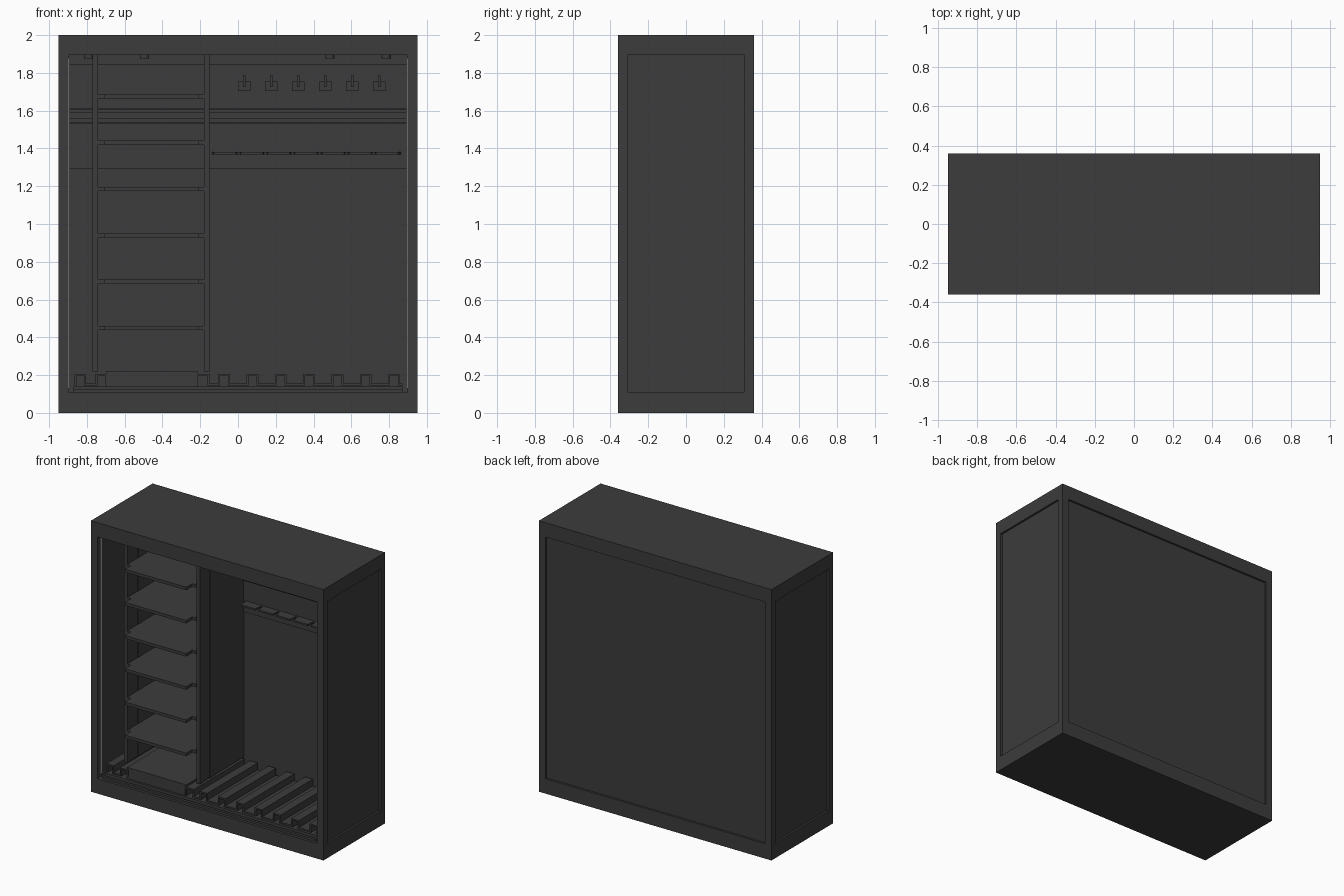
import bpy, bmesh, math

if "Cube" in bpy.data.objects:
    bpy.data.objects.remove(bpy.data.objects["Cube"])

mat = bpy.data.materials.new("dark_grey")
mat.diffuse_color = (0.045, 0.045, 0.045, 1)
mat.use_nodes = True
mat.node_tree.nodes["Principled BSDF"].inputs["Base Color"].default_value = mat.diffuse_color
light = bpy.data.materials.new("light_strip")
light.diffuse_color = (0.8, 0.8, 0.78, 1)
light.use_nodes = True
light.node_tree.nodes["Principled BSDF"].inputs["Base Color"].default_value = light.diffuse_color


def finish(name, bm, m=mat):
    bmesh.ops.recalc_face_normals(bm, faces=bm.faces)
    me = bpy.data.meshes.new(name)
    bm.to_mesh(me)
    bm.free()
    me.materials.append(m)
    ob = bpy.data.objects.new(name, me)
    bpy.context.collection.objects.link(ob)
    return ob


def box(name, x0, x1, y0, y1, z0, z1, m=mat):
    bm = bmesh.new()
    bmesh.ops.create_cube(bm, size=1)
    for v in bm.verts:
        v.co = (x0 if v.co.x < 0 else x1, y0 if v.co.y < 0 else y1, z0 if v.co.z < 0 else z1)
    return finish(name, bm, m)


def prism(name, pts, a, b, axis):
    # outline in xz pushed along y, or outline in xy pushed along z
    bm = bmesh.new()
    vs = [bm.verts.new((p, a, q) if axis == 'y' else (p, q, a)) for p, q in pts]
    f = bm.faces.new(vs)
    g = bmesh.ops.extrude_face_region(bm, geom=[f])
    d = (0, b - a, 0) if axis == 'y' else (0, 0, b - a)
    bmesh.ops.translate(bm, vec=d, verts=[e for e in g['geom'] if isinstance(e, bmesh.types.BMVert)])
    return finish(name, bm)


def cyl(name, x, y, z, r, h):
    bm = bmesh.new()
    bmesh.ops.create_cone(bm, cap_ends=True, segments=16, radius1=r, radius2=r, depth=h)
    bmesh.ops.translate(bm, vec=(x, y, z), verts=bm.verts)
    return finish(name, bm)


W, D, H = 0.95, 0.36, 2.0

# outer frame: plinth, cap, corner posts and recessed panels
box("plinth", -W, W, -D, D, 0, 0.11)
box("top_cap", -W, W, -D, D, 1.895, H)
for s in (-1, 1):
    side = "left" if s < 0 else "right"
    xa, xb = sorted((s * 0.897, s * W))
    box(side + "_front_post", xa, xb, -D, -0.31, 0.11, 1.895)
    box(side + "_back_post", xa, xb, 0.31, D, 0.11, 1.895)
    xa, xb = sorted((s * 0.90, s * 0.935))
    box(side + "_panel", xa, xb, -0.31, 0.31, 0.11, 1.895)
    xa, xb = sorted((s * 0.893, s * 0.899))
    box(side + "_light_strip", xa, xb, -0.325, -0.305, 0.13, 1.88, light)
box("back_panel", -0.90, 0.90, 0.30, 0.345, 0.11, 1.895)

# front floor track
box("floor_track_lower", -0.87, 0.87, -0.34, -0.32, 0.11, 0.125)
box("floor_tray", -0.87, 0.87, -0.31, 0.30, 0.11, 0.14)

# back wall boards and the rail between them
box("upper_back_board", -0.897, 0.897, 0.285, 0.30, 1.61, 1.845)
box("lower_back_board", -0.897, 0.897, 0.285, 0.30, 1.295, 1.53)
box("back_rail", -0.897, 0.897, 0.27, 0.30, 1.555, 1.59)
for z in (1.53, 1.603):
    box("rail_lip", -0.897, 0.897, 0.275, 0.30, z, z + 0.01)

# shelf tower dividers with thicker front strips
for x in (-0.755, -0.165):
    box("divider", x - 0.010, x + 0.010, -0.23, 0.29, 0.22, 1.895)
    box("divider_front_strip", x - 0.015, x + 0.015, -0.23, -0.19, 0.22, 1.895)
    box("divider_inner_strip", x - 0.015, x + 0.015, -0.11, -0.05, 0.22, 1.895)

# six shelves with a front tongue narrower than the bay
tongue = [(-0.742, 0.285), (-0.742, -0.235), (-0.71, -0.235), (-0.71, -0.305),
          (-0.21, -0.305), (-0.21, -0.235), (-0.178, -0.235), (-0.178, 0.285)]
for i in range(6):
    z = 0.45 + i * 0.245
    prism("shelf", tongue, z - 0.011, z + 0.011, 'z')
box("base_shelf", -0.70, -0.215, -0.295, 0.285, 0.14, 0.222)


# corrugated floor rests made as a thin folded sheet
def rest(name, ridges, x_end, z0=0.145, z1=0.207, t=0.011):
    top, under = [], []
    for a, b in ridges:
        top += [(a, z0 + t), (a, z1), (b, z1), (b, z0 + t)]
        under += [(a + t, z0), (a + t, z1 - t), (b - t, z1 - t), (b - t, z0)]
    first = ridges[0][0]
    if x_end > ridges[-1][1]:
        top.append((x_end, z0 + t))
        under.append((x_end, z0))
    return prism(name, top + under[::-1] + [(first, z0)], -0.30, 0.29, 'y')


rest("left_floor_rest", [(-0.865, -0.805), (-0.755, -0.69)], -0.69)
rest("right_floor_rest", [(-0.232, -0.15)] + [(-0.105 + 0.15 * i, -0.042 + 0.15 * i) for i in range(7)], 0.87)

# notched rack on the back wall
pts = [(-0.14, 0.29)]
for i in range(7):
    x = -0.128 + i * 0.143
    pts += [(x - 0.004, 0.27), (x, 0.215), (x + 0.118, 0.215), (x + 0.122, 0.27)]
pts += [(0.865, 0.29)]
prism("notched_rack", pts, 1.369, 1.381, 'z')

# hooks with pegs on the upper board
for i in range(6):
    x = 0.033 + i * 0.143
    box("hook_plate", x - 0.034, x + 0.034, 0.275, 0.287, 1.705, 1.755)
    box("hook_arm", x - 0.007, x + 0.007, 0.225, 0.28, 1.725, 1.74)
    box("hook_peg", x - 0.006, x + 0.006, 0.222, 0.236, 1.725, 1.788)
    box("board_stud", x - 0.006, x + 0.006, 0.28, 0.287, 1.65, 1.66)

# ceiling lamps
for x in (-0.79, -0.495, 0.485, 0.785):
    cyl("ceiling_lamp", x, -0.2, 1.886, 0.025, 0.02)
